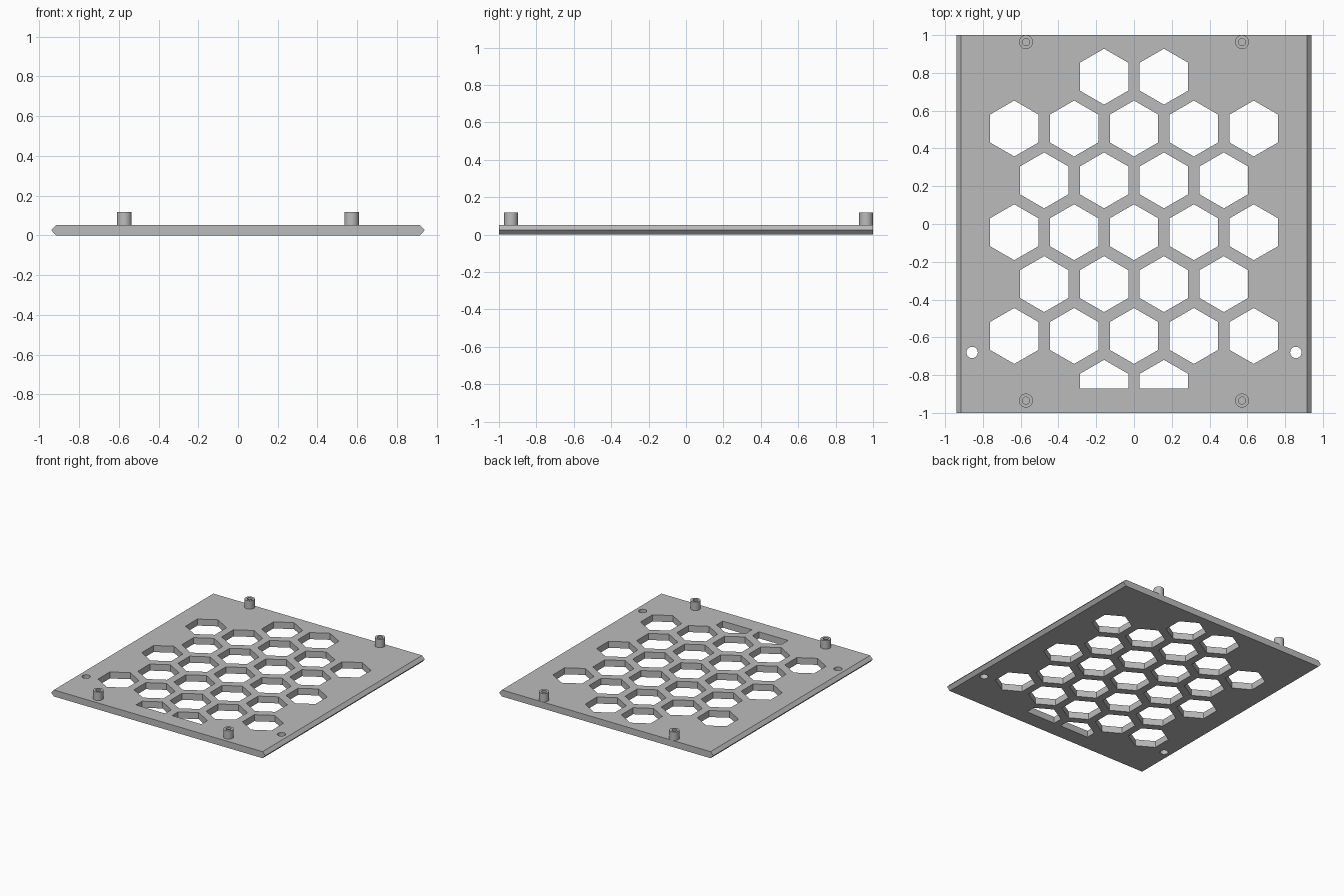
import bpy
import bmesh
from math import cos, sin, pi, radians

cube = bpy.data.objects.get("Cube")
if cube:
    bpy.data.objects.remove(cube, do_unlink=True)

THICK = 0.052
HALF_X, HALF_Y, CHAMFER = 0.94, 1.0, 0.024
PITCH, HEX_R = 0.317, 0.148
ROW_STEP = PITCH * sin(pi / 3)
TOP_ROW_Y, GRILLE_BOTTOM = 0.78, -0.87

grey = bpy.data.materials.new("plain grey")
grey.use_nodes = True
colour = (0.5, 0.5, 0.5, 1)
grey.diffuse_color = colour
grey.node_tree.nodes["Principled BSDF"].inputs["Base Color"].default_value = colour


def finish(bm, name):
    bmesh.ops.recalc_face_normals(bm, faces=bm.faces)
    mesh = bpy.data.meshes.new(name)
    bm.to_mesh(mesh)
    bm.free()
    mesh.materials.append(grey)
    obj = bpy.data.objects.new(name, mesh)
    bpy.context.collection.objects.link(obj)
    return obj


def activate(obj):
    bpy.ops.object.select_all(action="DESELECT")
    obj.select_set(True)
    bpy.context.view_layer.objects.active = obj


def prism(bm, points, direction):
    """Extrude a closed outline along a direction."""
    face = bm.faces.new([bm.verts.new(p) for p in points])
    made = bmesh.ops.extrude_face_region(bm, geom=[face])["geom"]
    verts = [g for g in made if isinstance(g, bmesh.types.BMVert)]
    bmesh.ops.translate(bm, verts=verts, vec=direction)


def ring(x, y, radius, sides, z):
    """Regular outline with one corner pointing towards +y."""
    return [(x + radius * sin(2 * pi * i / sides),
             y + radius * cos(2 * pi * i / sides), z) for i in range(sides)]


# Plate with pointed long edges
inner, mid = HALF_X - CHAMFER, THICK / 2
outline = [(-inner, 0), (inner, 0), (HALF_X, mid),
           (inner, THICK), (-inner, THICK), (-HALF_X, mid)]
bm = bmesh.new()
prism(bm, [(x, -HALF_Y, z) for x, z in outline], (0, 2 * HALF_Y, 0))
plate = finish(bm, "vent_plate")

# Honeycomb openings, with the last row cut off straight
bm = bmesh.new()
for row, count in enumerate((2, 5, 4, 5, 4, 5, 2)):
    y = TOP_ROW_Y - row * ROW_STEP
    for col in range(count):
        x = (col - (count - 1) / 2) * PITCH
        points = ring(x, y, HEX_R, 6, -0.1)
        prism(bm, [(px, max(py, GRILLE_BOTTOM), pz) for px, py, pz in points],
              (0, 0, 0.3))

# Screw holes
for side in (-1, 1):
    prism(bm, ring(side * 0.857, -0.68, 0.03, 32, -0.1), (0, 0, 0.3))
cutter = finish(bm, "opening_cutter")
cutter.hide_render = True

cut = plate.modifiers.new("openings", "BOOLEAN")
cut.operation = "DIFFERENCE"
cut.solver = "EXACT"
cut.object = cutter
activate(plate)
bpy.ops.object.modifier_apply(modifier=cut.name)
bpy.data.objects.remove(cutter, do_unlink=True)
bpy.ops.object.shade_smooth_by_angle(angle=radians(30))


# Hollow standoff posts
def standoff(name, x, y, sides=32):
    top, base = 0.118, THICK
    bm = bmesh.new()
    loops = [[bm.verts.new(p) for p in ring(x, y, r, sides, z)]
             for r, z in ((0.037, base), (0.037, top), (0.019, top), (0.019, base))]
    for a, b in zip(loops, loops[1:]):
        for i in range(sides):
            j = (i + 1) % sides
            bm.faces.new((a[i], a[j], b[j], b[i]))
    obj = finish(bm, name)
    activate(obj)
    bpy.ops.object.shade_smooth_by_angle(angle=radians(30))


for end, y in (("front", -0.935), ("back", 0.963)):
    for side, x in (("right", -0.572), ("left", 0.572)):
        standoff(f"{end}_{side}_standoff", x, y)
